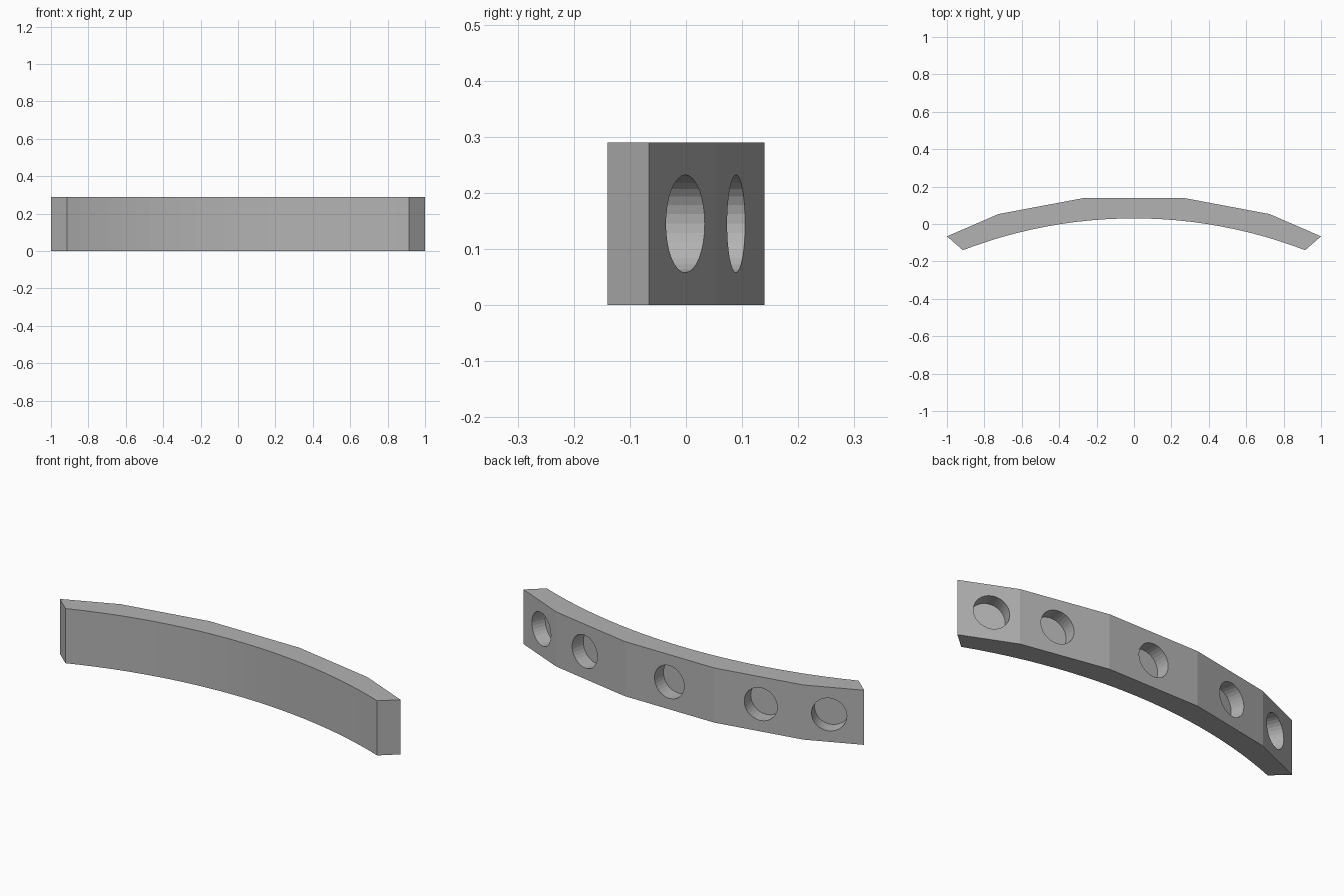
import bpy, bmesh
from math import asin, sin, cos, atan2, pi
from mathutils import Matrix, Vector

cube = bpy.data.objects.get("Cube")
if cube:
    bpy.data.objects.remove(cube, do_unlink=True)

HEIGHT = 0.29
HOLE_RADIUS = 0.087
HOLE_DEPTH = 0.075
ARC_STEPS = 24

grey = bpy.data.materials.new("plain grey")
grey.use_nodes = True
colour = (0.45, 0.45, 0.45, 1)
grey.diffuse_color = colour
grey.node_tree.nodes["Principled BSDF"].inputs["Base Color"].default_value = colour


def add_object(name, bm):
    bmesh.ops.recalc_face_normals(bm, faces=bm.faces)
    mesh = bpy.data.meshes.new(name)
    bm.to_mesh(mesh)
    bm.free()
    mesh.materials.append(grey)
    obj = bpy.data.objects.new(name, mesh)
    bpy.context.collection.objects.link(obj)
    return obj


# Faceted back edge, mirrored about the centre
half = [(0.263, 0.14), (0.725, 0.053), (1.0, -0.066)]
outer = [(-x, y) for x, y in reversed(half)] + half

# Round front edge, from right to left
end_x, end_y, mid_y = 0.915, -0.14, 0.03
rise = mid_y - end_y
radius = (end_x ** 2 + rise ** 2) / (2 * rise)
sweep = asin(end_x / radius)
angles = [sweep * (1 - 2 * i / ARC_STEPS) for i in range(ARC_STEPS + 1)]
inner = [(radius * sin(a), mid_y - radius + radius * cos(a)) for a in angles]

# Curved bar, extruded from its plan
bm = bmesh.new()
plan = bm.faces.new([bm.verts.new((x, y, 0)) for x, y in outer + inner])
top = bmesh.ops.extrude_face_region(bm, geom=[plan])["geom"]
bmesh.ops.translate(bm, vec=(0, 0, HEIGHT),
                    verts=[v for v in top if isinstance(v, bmesh.types.BMVert)])
bar = add_object("curved_bar", bm)

# One blind hole in each back facet, square to it
bm = bmesh.new()
for hole_x, a, b in zip((-0.842, -0.505, 0, 0.532, 0.85), outer, outer[1:]):
    t = (hole_x - a[0]) / (b[0] - a[0])
    centre = Vector((hole_x, a[1] + t * (b[1] - a[1]), HEIGHT / 2))
    turn = Matrix.Rotation(atan2(b[1] - a[1], b[0] - a[0]), 4, "Z")
    lie = Matrix.Rotation(pi / 2, 4, "X")
    bmesh.ops.create_cone(bm, cap_ends=True, segments=32, radius1=HOLE_RADIUS,
                          radius2=HOLE_RADIUS, depth=2 * HOLE_DEPTH,
                          matrix=Matrix.Translation(centre) @ turn @ lie)
cutter = add_object("hole_cutter", bm)
cutter.hide_render = True

cut = bar.modifiers.new("holes", "BOOLEAN")
cut.operation = "DIFFERENCE"
cut.solver = "EXACT"
cut.object = cutter
bpy.context.view_layer.objects.active = bar
bar.select_set(True)
bpy.ops.object.modifier_apply(modifier=cut.name)
bpy.data.objects.remove(cutter, do_unlink=True)
